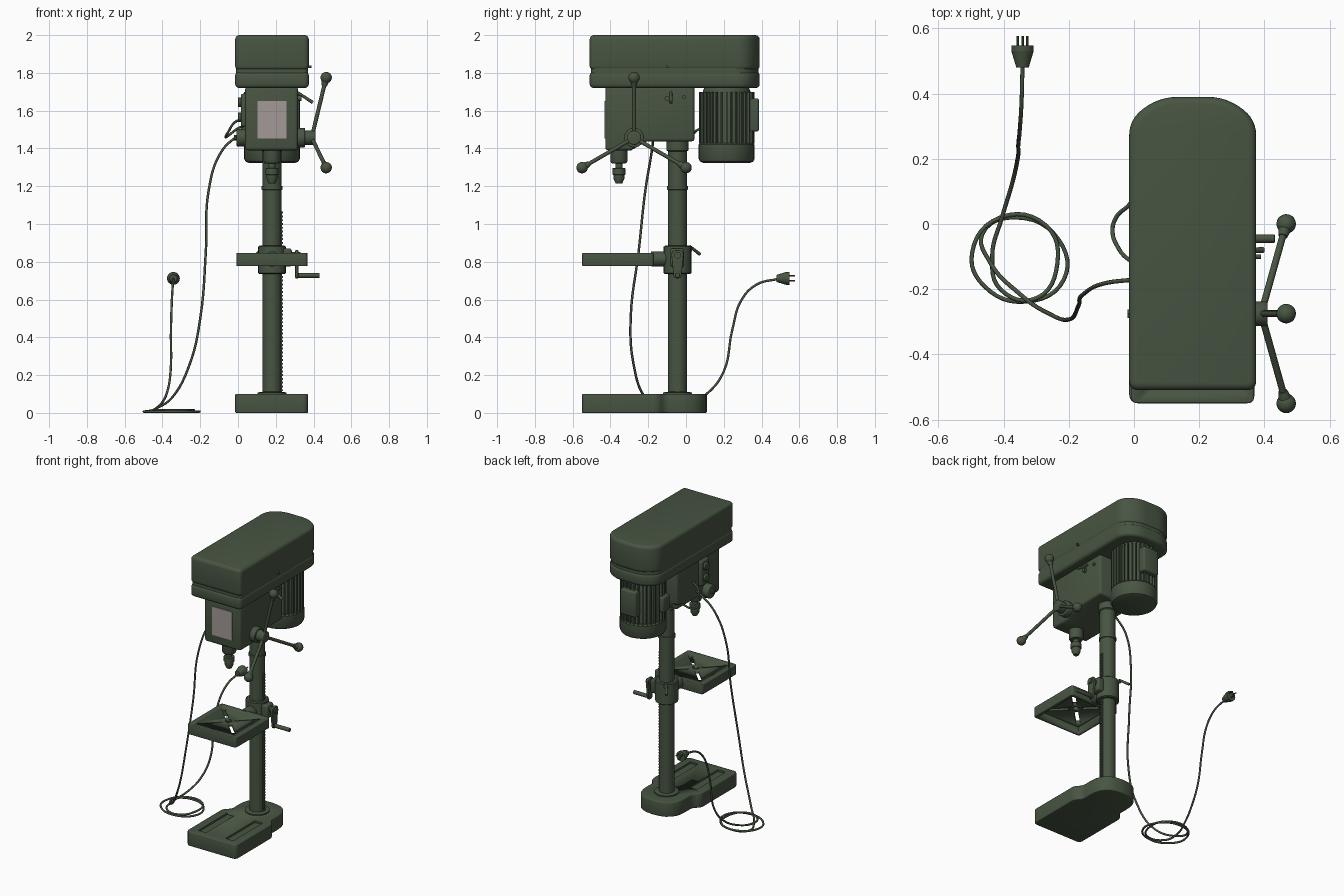
import bpy, bmesh, math
from mathutils import Vector, Matrix

if "Cube" in bpy.data.objects:
    bpy.data.objects.remove(bpy.data.objects["Cube"])


def material(name, rgb):
    m = bpy.data.materials.new(name)
    m.diffuse_color = (*rgb, 1)
    m.use_nodes = True
    m.node_tree.nodes["Principled BSDF"].inputs["Base Color"].default_value = m.diffuse_color
    return m


GREEN = material("machine green", (0.064, 0.09, 0.055))
GREY = material("plate grey", (0.36, 0.32, 0.31))
CX, CY = 0.18, -0.045          # column axis


def activate(ob):
    bpy.ops.object.select_all(action='DESELECT')
    ob.select_set(True)
    bpy.context.view_layer.objects.active = ob


def finish(name, bm, bevel=0, mat=GREEN, segs=3):
    bmesh.ops.recalc_face_normals(bm, faces=bm.faces)
    me = bpy.data.meshes.new(name)
    bm.to_mesh(me)
    bm.free()
    ob = bpy.data.objects.new(name, me)
    bpy.context.collection.objects.link(ob)
    me.materials.append(mat)
    activate(ob)
    if bevel:
        b = ob.modifiers.new("bevel", 'BEVEL')
        b.width, b.segments, b.limit_method = bevel, segs, 'ANGLE'
        b.angle_limit = math.radians(40)
        bpy.ops.object.modifier_apply(modifier="bevel")
    bpy.ops.object.shade_smooth_by_angle(angle=math.radians(35))
    return ob


def add_box(bm, lo, hi, spin=0, pivot=(0, 0, 0)):
    lo, hi = Vector(lo), Vector(hi)
    m = (Matrix.Translation(pivot) @ Matrix.Rotation(spin, 4, 'Z')
         @ Matrix.Translation((lo + hi) / 2) @ Matrix.Diagonal((*(hi - lo), 1)))
    bmesh.ops.create_cube(bm, size=1, matrix=m)


def box(name, lo, hi, bevel=0, mat=GREEN):
    bm = bmesh.new()
    add_box(bm, lo, hi)
    return finish(name, bm, bevel, mat)


def add_rod(bm, a, b, r1, r2=None, n=24):
    a, b = Vector(a), Vector(b)
    rot = (b - a).to_track_quat('Z', 'Y').to_matrix().to_4x4()
    bmesh.ops.create_cone(bm, cap_ends=True, segments=n, radius1=r1,
                          radius2=r1 if r2 is None else r2, depth=(b - a).length,
                          matrix=Matrix.Translation((a + b) / 2) @ rot)


def rod(name, a, b, r1, r2=None, n=24, bevel=0):
    bm = bmesh.new()
    add_rod(bm, a, b, r1, r2, n)
    return finish(name, bm, bevel)


def lathe(name, x, y, prof, n=32):
    # stacked rings around a vertical axis, profile given as (radius, z)
    bm = bmesh.new()
    rings = [[bm.verts.new((x + r * math.cos(2 * math.pi * i / n),
                            y + r * math.sin(2 * math.pi * i / n), z))
              for i in range(n)] for r, z in prof]
    for p, q in zip(rings, rings[1:]):
        for i in range(n):
            bm.faces.new((p[i], p[(i + 1) % n], q[(i + 1) % n], q[i]))
    bm.faces.new(rings[0])
    bm.faces.new(rings[-1])
    return finish(name, bm)


def rounded(corners, steps=6):
    # fillet every (x, y, radius) corner
    out = []
    for i, (x, y, r) in enumerate(corners):
        p = Vector((x, y))
        a = p + (Vector(corners[i - 1][:2]) - p).normalized() * r
        b = p + (Vector(corners[(i + 1) % len(corners)][:2]) - p).normalized() * r
        for k in range(steps + 1):
            t = k / steps
            out.append(a * (1 - t) ** 2 + p * 2 * t * (1 - t) + b * t * t)
    return out


def prism(name, pts, lo, hi, bevel=0, axis='z', segs=3):
    bm = bmesh.new()
    place = (lambda p, h: (p[0], p[1], h)) if axis == 'z' else (lambda p, h: (h, p[0], p[1]))
    a = [bm.verts.new(place(p, lo)) for p in pts]
    b = [bm.verts.new(place(p, hi)) for p in pts]
    bm.faces.new(a)
    bm.faces.new(b)
    for i in range(len(a)):
        j = (i + 1) % len(a)
        bm.faces.new((a[i], a[j], b[j], b[i]))
    return finish(name, bm, bevel, segs=segs)


def cut(ob, cutter):
    cutter.hide_render = True
    m = ob.modifiers.new("cut", 'BOOLEAN')
    m.operation, m.object, m.solver = 'DIFFERENCE', cutter, 'EXACT'
    activate(ob)
    bpy.ops.object.modifier_apply(modifier="cut")
    bpy.data.objects.remove(cutter)


def cable(name, pts, r=0.0065):
    cu = bpy.data.curves.new(name, 'CURVE')
    cu.dimensions, cu.bevel_depth, cu.bevel_resolution = '3D', r, 2
    cu.resolution_u, cu.use_fill_caps = 6, True
    s = cu.splines.new('BEZIER')
    s.bezier_points.add(len(pts) - 1)
    for bp, p in zip(s.bezier_points, pts):
        bp.co = p
        bp.handle_left_type = bp.handle_right_type = 'AUTO'
    ob = bpy.data.objects.new(name, cu)
    bpy.context.collection.objects.link(ob)
    cu.materials.append(GREEN)
    activate(ob)
    bpy.ops.object.convert(target='MESH')


# base with two long recesses
base = prism("base", rounded([(-.015, -.55, .03), (.37, -.55, .03), (.37, -.15, .025),
             (.33, -.11, .025), (.335, .11, .15), (.025, .11, .15),
             (.03, -.11, .025), (-.015, -.15, .025)]), 0, .1, .006)
bm = bmesh.new()
for x in (.075, .285):
    add_box(bm, (x - .03, -.5, .088), (x + .03, -.18, .12))
cut(base, finish("base_cutter", bm))

# column, flange, collars and toothed rack
lathe("column", CX, CY, [(.078, .095), (.078, .108), (.05, .112), (.05, 1.18), (.055, 1.182),
      (.055, 1.2), (.05, 1.202), (.05, 1.385), (.058, 1.39), (.058, 1.45)])
bm = bmesh.new()
add_box(bm, (.222, -.056, .11), (.232, -.034, 1.07))
for i in range(48):
    add_box(bm, (.23, -.054, .115 + i * .02), (.237, -.036, .125 + i * .02))
finish("rack", bm)

# tilting table: hollow underneath, diagonal slots
table = prism("table", rounded([(-.008, -.55, .02), (.368, -.55, .02), (.368, -.17, .02),
              (-.008, -.17, .02)]), .777, .847, .005)
cut(table, box("table_hollow", (.015, -.527, .7), (.345, -.193, .825)))
bm = bmesh.new()
for k in range(4):
    add_box(bm, (.045, -.013, .8), (.19, .013, .9), math.pi / 4 + k * math.pi / 2, (CX, -.36, 0))
cut(table, finish("slot_cutter", bm))
cut(table, rod("hole_cutter", (CX, -.36, .8), (CX, -.36, .9), .02))

# table bracket, crank and lock lever
rod("table_arm", (CX, -.185, .815), (CX, -.09, .815), .04, bevel=.004)
lathe("table_collar", CX, CY, [(.066, .735), (.073, .74), (.073, .88), (.066, .885)])
box("gear_housing", (.23, -.085, .775), (.285, -.01, .87), .012)
rod("crank_shaft", (.28, CY, .835), (.33, CY, .835), .018)
prism("crank_arm", rounded([(-.08, .862, .03), (-.01, .862, .03), (-.025, .712, .018),
                            (-.065, .712, .018)]), .303, .32, .004, 'x')
rod("crank_handle", (.315, CY, .728), (.432, CY, .728), .013, bevel=.003)
rod("table_lock_stem", (.15, -.01, .868), (.14, .03, .868), .013)
rod("table_lock_lever", (.14, .02, .882), (.10, .073, .84), .007, .009, 12)

# head casting with front plate
prism("head_body", [(-.427, 1.73), (-.427, 1.39), (-.29, 1.39), (-.21, 1.437),
                    (.045, 1.437), (.045, 1.73)], .038, .317, .016, 'x')
box("front_plate", (.102, -.432, 1.452), (.258, -.424, 1.65), mat=GREY)

# belt cover in two halves with a seam between
cover = rounded([(-.015, -.51, .03), (.375, -.51, .03), (.375, .32, .05), (.285, .39, .06),
                 (.075, .39, .06), (-.015, .32, .05)])
prism("cover_lower", cover, 1.72, 1.806, .02)
prism("cover_seam", [(CX + (p.x - CX) * .98, -.06 + (p.y + .06) * .985) for p in cover], 1.78, 1.84)
prism("cover_upper", cover, 1.814, 2.0, .03, segs=4)
rod("cover_screw", (.37, -.1, 1.832), (.39, -.1, 1.832), .007, n=12)

# quill and chuck
lathe("quill_and_chuck", CX, -.355, [(.046, 1.42), (.046, 1.335), (.04, 1.322), (.019, 1.32),
      (.019, 1.297), (.034, 1.295), (.034, 1.262), (.029, 1.26), (.029, 1.24), (.017, 1.214)])

# feed hub with three handles
HUB = Vector((.39, -.275, 1.457))
rod("hub_flange", (.31, HUB.y, HUB.z), (.355, HUB.y, HUB.z), .052, bevel=.005)
rod("feed_hub", (.35, HUB.y, HUB.z), (.41, HUB.y, HUB.z), .038, bevel=.006)
for k in range(3):
    a = math.pi / 2 + k * math.tau / 3
    tip = Vector((.467, HUB.y + .318 * math.cos(a), HUB.z + .318 * math.sin(a)))
    bm = bmesh.new()
    add_rod(bm, HUB, tip, .0105, n=16)
    d = (tip - HUB).normalized()
    add_rod(bm, tip - d * .045, tip - d * .015, .014, .021, 16)
    bmesh.ops.create_uvsphere(bm, u_segments=20, v_segments=12, radius=.03,
                              matrix=Matrix.Translation(tip))
    finish(f"feed_handle_{k + 1}", bm)

# spring housing on the left
rod("spring_housing", (.045, HUB.y, HUB.z), (-.008, HUB.y, HUB.z), .047, bevel=.008)
rod("spring_nut", (0, HUB.y, HUB.z), (-.02, HUB.y, HUB.z), .015, n=6)

# switch box with two buttons
box("switch_plate", (.015, -.285, 1.515), (.045, -.19, 1.69), .012)
for n, z in (("start", 1.645), ("stop", 1.565)):
    rod(n + "_button", (.02, -.237, z), (.0, -.237, z), .026, bevel=.004)

# belt tension lever and lock knob
rod("tension_lever", (.31, -.08, 1.7), (.396, -.08, 1.643), .007, .009, 12)
rod("tension_lock", (.31, -.1, 1.665), (.335, -.1, 1.665), .014, n=12)
rod("side_screw", (.31, -.012, 1.672), (.328, -.012, 1.672), .01, n=12)

# motor with cooling fins, end cap and terminal boxes
MX, MY = .18, .215
lathe("motor_body", MX, MY, [(.13, 1.41), (.13, 1.69), (.115, 1.73)])
lathe("motor_cap", MX, MY, [(.12, 1.322), (.14, 1.33), (.148, 1.345), (.148, 1.42), (.14, 1.43)])
bm = bmesh.new()
for k in range(32):
    add_box(bm, (.12, -.004, 1.425), (.147, .004, 1.7), k * math.tau / 32, (MX, MY, 0))
finish("motor_fins", bm)
box("motor_capacitor", (.12, .33, 1.49), (.24, .386, 1.665), .01)
box("motor_terminal", (.015, .15, 1.49), (.07, .23, 1.6), .014)

# motor lead, then the power cable with its coil on the floor
cable("motor_lead", [(.03, .16, 1.52), (-.01, .065, 1.5), (-.055, .02, 1.465), (-.066, -.02, 1.46),
                     (-.05, -.07, 1.49), (-.015, -.11, 1.54), (.045, -.14, 1.56)])
cable("power_cable", [
    (.045, -.17, 1.49), (-.01, -.172, 1.46), (-.09, -.182, 1.38), (-.155, -.215, 1.18),
    (-.17, -.25, .86), (-.2, -.293, .5), (-.255, -.278, .26), (-.35, -.215, .08),
    (-.44, -.12, .02), (-.465, -.03, .008), (-.36, .02, .007), (-.23, -.05, .007),
    (-.215, -.17, .007), (-.33, -.238, .007), (-.46, -.19, .007), (-.497, -.09, .007),
    (-.41, .02, .012), (-.27, -.005, .014), (-.235, -.12, .014), (-.3, -.228, .014),
    (-.41, -.2, .014), (-.435, -.1, .02), (-.405, .02, .05), (-.375, .12, .11), (-.357, .2, .22),
    (-.355, .245, .44), (-.35, .295, .6), (-.345, .375, .68), (-.342, .49, .71)])

# plug with three prongs
bm = bmesh.new()
add_rod(bm, (-.342, .48, .712), (-.342, .53, .712), .019, .034)
add_rod(bm, (-.342, .53, .712), (-.342, .547, .712), .034)
for dx, dz in ((-.014, .013), (.014, .013), (0, -.012)):
    add_rod(bm, (-.342 + dx, .54, .712 + dz), (-.342 + dx, .577, .712 + dz), .004, n=10)
finish("plug", bm)
